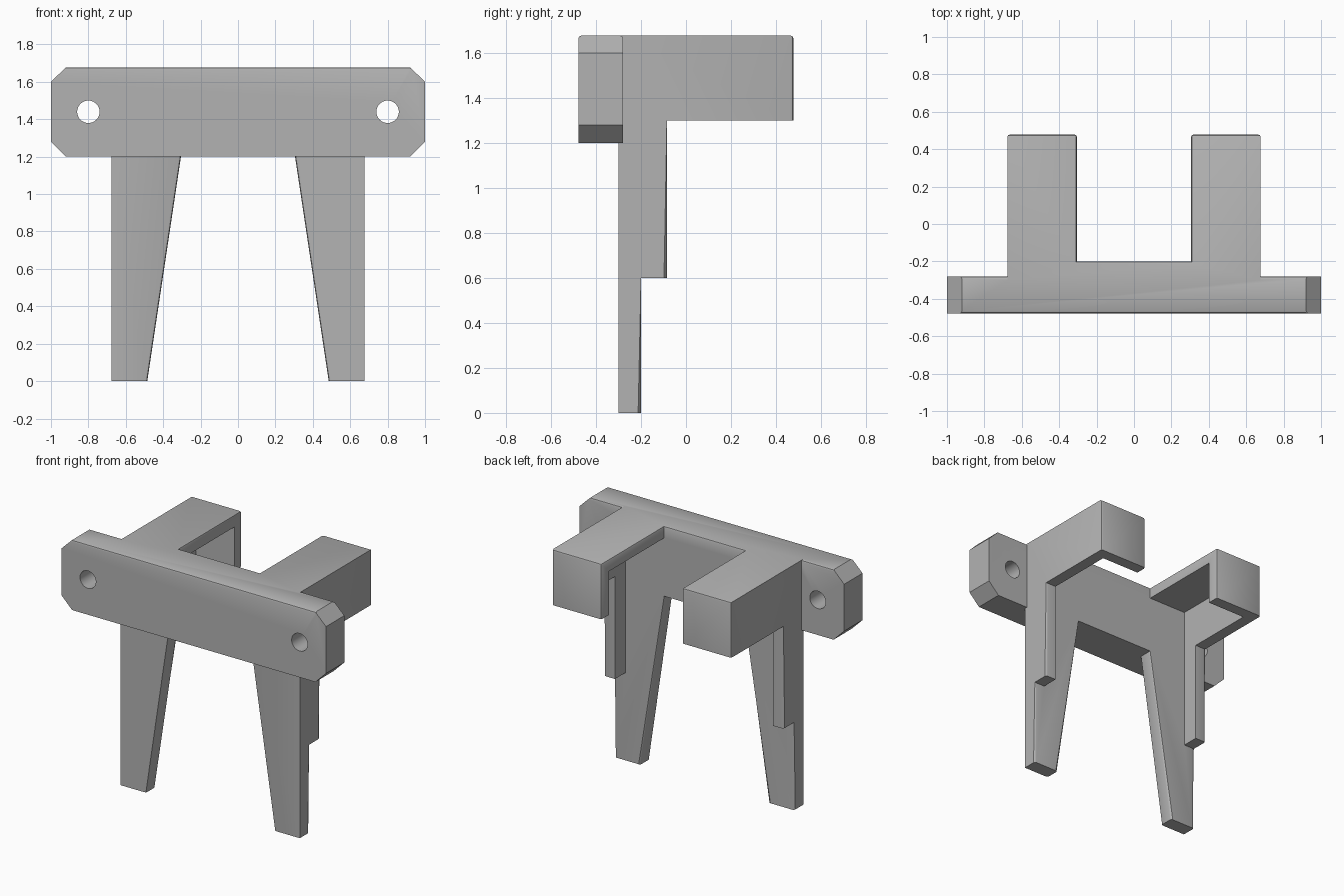
import bpy, bmesh
from mathutils import Vector

if "Cube" in bpy.data.objects:
    bpy.data.objects.remove(bpy.data.objects["Cube"], do_unlink=True)

TOP, WALL = 1.678, 0.08
FRONT, JOINT, BACK = -0.478, -0.28, 0.478
INNER, OUTER = 0.305, 0.677
PANEL = JOINT + WALL

grey = bpy.data.materials.new("plain_grey")
grey.use_nodes = True
grey.diffuse_color = (0.45, 0.45, 0.45, 1)
grey.node_tree.nodes["Principled BSDF"].inputs["Base Color"].default_value = (0.45, 0.45, 0.45, 1)


def prism(name, outline, axis, low, high):
    """Extrude a 2D outline along one axis; the other two axes keep their order."""
    def place(p, d):
        co = list(p)
        co.insert(axis, d)
        return Vector(co)
    bm = bmesh.new()
    face = bm.faces.new([bm.verts.new(place(p, low)) for p in outline])
    ext = bmesh.ops.extrude_face_region(bm, geom=[face])
    shift = place((0, 0), high - low)
    bmesh.ops.translate(bm, vec=shift, verts=[v for v in ext["geom"] if isinstance(v, bmesh.types.BMVert)])
    bmesh.ops.recalc_face_normals(bm, faces=bm.faces)
    mesh = bpy.data.meshes.new(name)
    bm.to_mesh(mesh)
    bm.free()
    mesh.materials.append(grey)
    ob = bpy.data.objects.new(name, mesh)
    bpy.context.collection.objects.link(ob)
    return ob


def mirrored(half):
    """Complete a right-hand outline with its reflection in x."""
    return half + [(-x, y) for x, y in reversed(half)]


def rect(a, b, c, d):
    return [(a, c), (b, c), (b, d), (a, d)]


# Front mounting plate with clipped corners
bracket = prism("wall_bracket", mirrored([(0.92, 1.2), (1, 1.28), (1, 1.6), (0.92, TOP)]), 1, FRONT, JOINT)

# Rear panel with two tapered legs
parts = [prism("panel_and_legs", mirrored([(INNER, 1.2), (0.485, 0), (OUTER, 0), (OUTER, TOP)]), 1, JOINT - 0.02, PANEL)]

# U-shaped top slab
parts.append(prism("top_slab", mirrored([(INNER, PANEL), (INNER, BACK), (OUTER, BACK), (OUTER, JOINT - 0.02)]),
                   2, TOP - WALL, TOP))

# Side walls with stiffening ribs, and end walls of the arms
rib = -0.085
side = [(JOINT, 0.6), (rib, 0.6), (rib, 1.3), (BACK, 1.3), (BACK, TOP), (JOINT, TOP)]
for s in (-1, 1):
    parts.append(prism("side_wall", side, 0, *sorted((s * OUTER, s * (OUTER - WALL)))))
    xs = sorted((s * INNER, s * OUTER))
    parts.append(prism("end_wall", rect(*xs, 1.3, TOP), 1, BACK - WALL, BACK))

# Screw hole cutters
cutters = []
for s in (-1, 1):
    bpy.ops.mesh.primitive_cylinder_add(vertices=32, radius=0.06, depth=0.5,
                                        location=(s * 0.8, FRONT + 0.1, 1.44), rotation=(1.570796, 0, 0))
    cutters.append(bpy.context.object)
    cutters[-1].name = "screw_hole_cutter"
    cutters[-1].hide_render = True

# Join everything into one solid
for tool in parts + cutters:
    mod = bracket.modifiers.new("join", "BOOLEAN")
    mod.operation = "DIFFERENCE" if tool in cutters else "UNION"
    mod.solver = "EXACT"
    mod.object = tool
solid = bpy.data.meshes.new_from_object(bracket.evaluated_get(bpy.context.evaluated_depsgraph_get()))
bracket.modifiers.clear()
bracket.data = solid
for tool in parts + cutters:
    bpy.data.objects.remove(tool, do_unlink=True)


def softened(e):
    """Pick the top rim, the arm corners and the leg edges."""
    if len(e.link_faces) != 2 or not e.is_convex or e.calc_face_angle(0) < 0.5:
        return False
    a, b = (v.co for v in e.verts)
    mid, d = (a + b) / 2, b - a
    if min(a.z, b.z) > TOP - 0.005:
        return abs(mid.x) < 0.9
    if abs(d.z) < 0.9 * d.length or abs(mid.x) > 0.7:
        return False
    slanted = abs(d.x) > 0.05
    at_end = mid.y > BACK - 0.01
    outside = abs(mid.x) > OUTER - 0.01 and mid.y > JOINT + 0.01
    return slanted or at_end or outside


# Clean up the faces and round the chosen edges
bm = bmesh.new()
bm.from_mesh(solid)
bmesh.ops.remove_doubles(bm, verts=bm.verts, dist=0.0005)
bmesh.ops.dissolve_limit(bm, angle_limit=0.02, verts=bm.verts, edges=bm.edges)
bm.normal_update()
bmesh.ops.bevel(bm, geom=[e for e in bm.edges if softened(e)], offset=0.013, segments=2,
                profile=0.5, affect="EDGES")
for f in bm.faces:
    f.material_index = 0
bm.to_mesh(solid)
bm.free()
solid.materials.clear()
solid.materials.append(grey)

bpy.ops.object.select_all(action="DESELECT")
bracket.select_set(True)
bpy.context.view_layer.objects.active = bracket
bpy.ops.object.shade_smooth_by_angle(angle=0.5)
